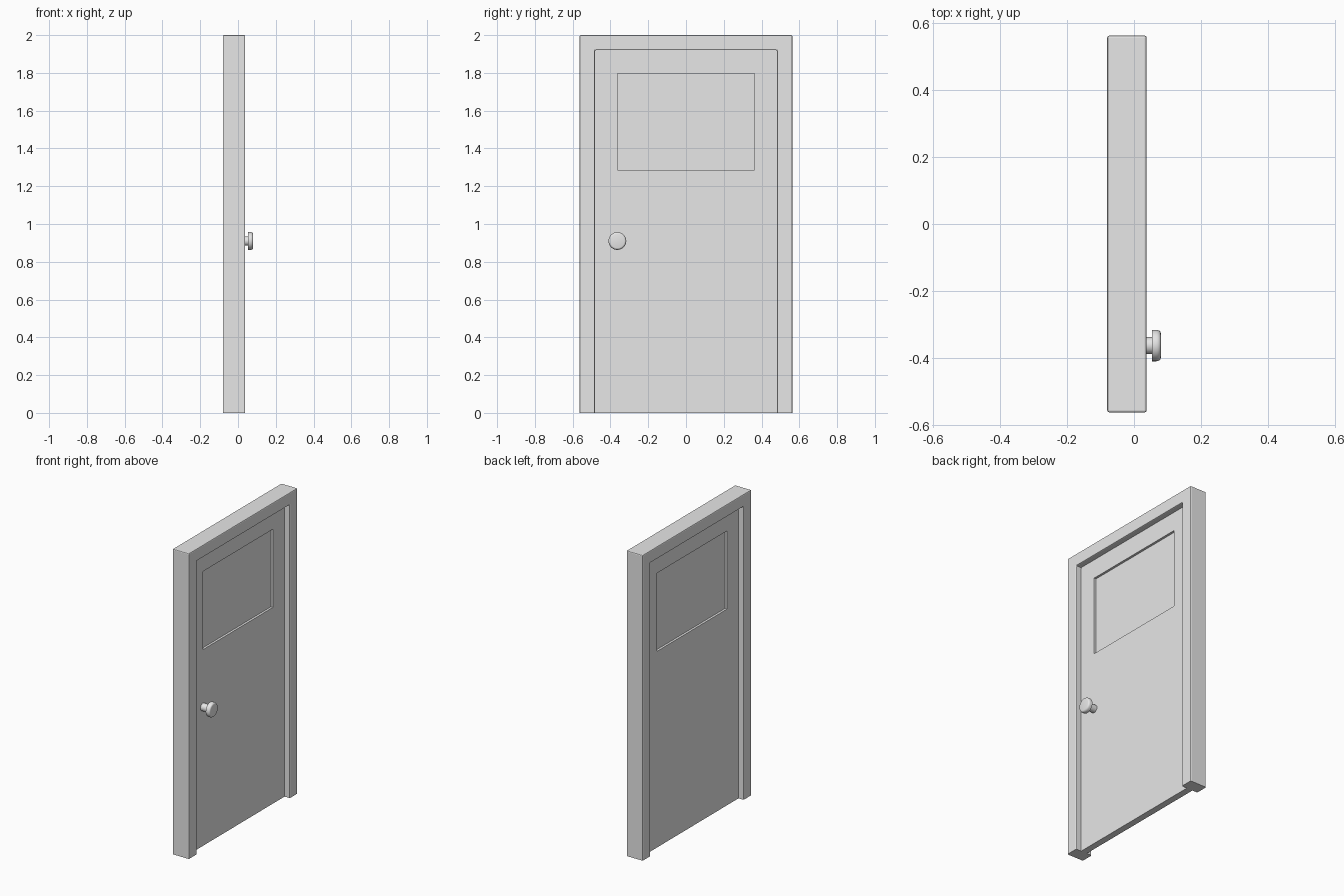
import bpy, bmesh
from math import pi, cos, sin
from mathutils import Matrix, Vector

cube = bpy.data.objects.get("Cube")
if cube:
    bpy.data.objects.remove(cube, do_unlink=True)

# One plain grey for everything
grey = bpy.data.materials.new("plain_grey")
grey.use_nodes = True
COLOR = (0.8, 0.8, 0.8, 1)
grey.diffuse_color = COLOR
grey.node_tree.nodes["Principled BSDF"].inputs["Base Color"].default_value = COLOR


def finish(bm, name, smooth=None):
    bmesh.ops.recalc_face_normals(bm, faces=bm.faces)
    mesh = bpy.data.meshes.new(name)
    bm.to_mesh(mesh)
    bm.free()
    obj = bpy.data.objects.new(name, mesh)
    bpy.context.collection.objects.link(obj)
    mesh.materials.append(grey)
    if smooth:
        bpy.ops.object.select_all(action='DESELECT')
        obj.select_set(True)
        bpy.context.view_layer.objects.active = obj
        bpy.ops.object.shade_smooth_by_angle(angle=smooth)
    return obj


HALF_W, TOP = 0.5625, 2.0            # outer frame
OPEN_W, OPEN_TOP = 0.482, 1.92       # door opening
BACK, FRONT = -0.08, 0.038           # frame depth along x
DOOR_BACK, DOOR_FRONT = -0.043, 0.0  # door leaf depth

# Frame: an upside-down U extruded through the wall depth
bm = bmesh.new()
outline = [(-HALF_W, 0), (-HALF_W, TOP), (HALF_W, TOP), (HALF_W, 0),
           (OPEN_W, 0), (OPEN_W, OPEN_TOP), (-OPEN_W, OPEN_TOP), (-OPEN_W, 0)]
face = bm.faces.new([bm.verts.new((BACK, y, z)) for y, z in outline])
ext = bmesh.ops.extrude_face_region(bm, geom=[face], use_keep_orig=True)
moved = [g for g in ext["geom"] if isinstance(g, bmesh.types.BMVert)]
bmesh.ops.translate(bm, verts=moved, vec=(FRONT - BACK, 0, 0))
bmesh.ops.recalc_face_normals(bm, faces=bm.faces)
soft = [e for e in bm.edges if max(v.co.z for v in e.verts) > 0.01]
bmesh.ops.bevel(bm, geom=soft, offset=0.006, segments=2, profile=0.5,
                affect='EDGES', clamp_overlap=True)
finish(bm, "door_frame")

# Door leaf: a slab with a window panel sunk into both faces
bm = bmesh.new()
size = Vector((DOOR_FRONT - DOOR_BACK, 2 * OPEN_W, OPEN_TOP))
centre = Vector(((DOOR_FRONT + DOOR_BACK) / 2, 0, OPEN_TOP / 2))
bmesh.ops.create_cube(bm, size=1, matrix=Matrix.Translation(centre) @ Matrix.Diagonal(size.to_4d()))
WIN_W, WIN_LOW, WIN_TOP = 0.363, 1.285, 1.797
for co, no in [((0, -WIN_W, 0), (0, 1, 0)), ((0, WIN_W, 0), (0, 1, 0)),
               ((0, 0, WIN_LOW), (0, 0, 1)), ((0, 0, WIN_TOP), (0, 0, 1))]:
    bmesh.ops.bisect_plane(bm, geom=bm.verts[:] + bm.edges[:] + bm.faces[:],
                           plane_co=co, plane_no=no)
bm.normal_update()
panels = []
for f in bm.faces:
    c = f.calc_center_median()
    if abs(f.normal.x) > 0.9 and abs(c.y) < WIN_W and WIN_LOW < c.z < WIN_TOP:
        panels.append(f)
bmesh.ops.inset_individual(bm, faces=panels, thickness=0, depth=-0.015)
finish(bm, "door_leaf")

# Knob: stem and rounded head turned around the x axis
profile = [(DOOR_FRONT - 0.005, 0.025), (0.053, 0.025), (0.053, 0.047), (0.066, 0.047)]
profile += [(0.066 + 0.014 * sin(a), 0.037 + 0.010 * cos(a))
            for a in (pi / 8, pi / 4, 3 * pi / 8, pi / 2)]
SIDES = 32
bm = bmesh.new()
rings = [[bm.verts.new((x, -0.363 + r * cos(2 * pi * i / SIDES), 0.91 + r * sin(2 * pi * i / SIDES)))
          for i in range(SIDES)] for x, r in profile]
for a, b in zip(rings, rings[1:]):
    for i in range(SIDES):
        j = (i + 1) % SIDES
        bm.faces.new((a[i], a[j], b[j], b[i]))
bm.faces.new(rings[0])
bm.faces.new(rings[-1])
finish(bm, "door_knob", smooth=pi / 6)
